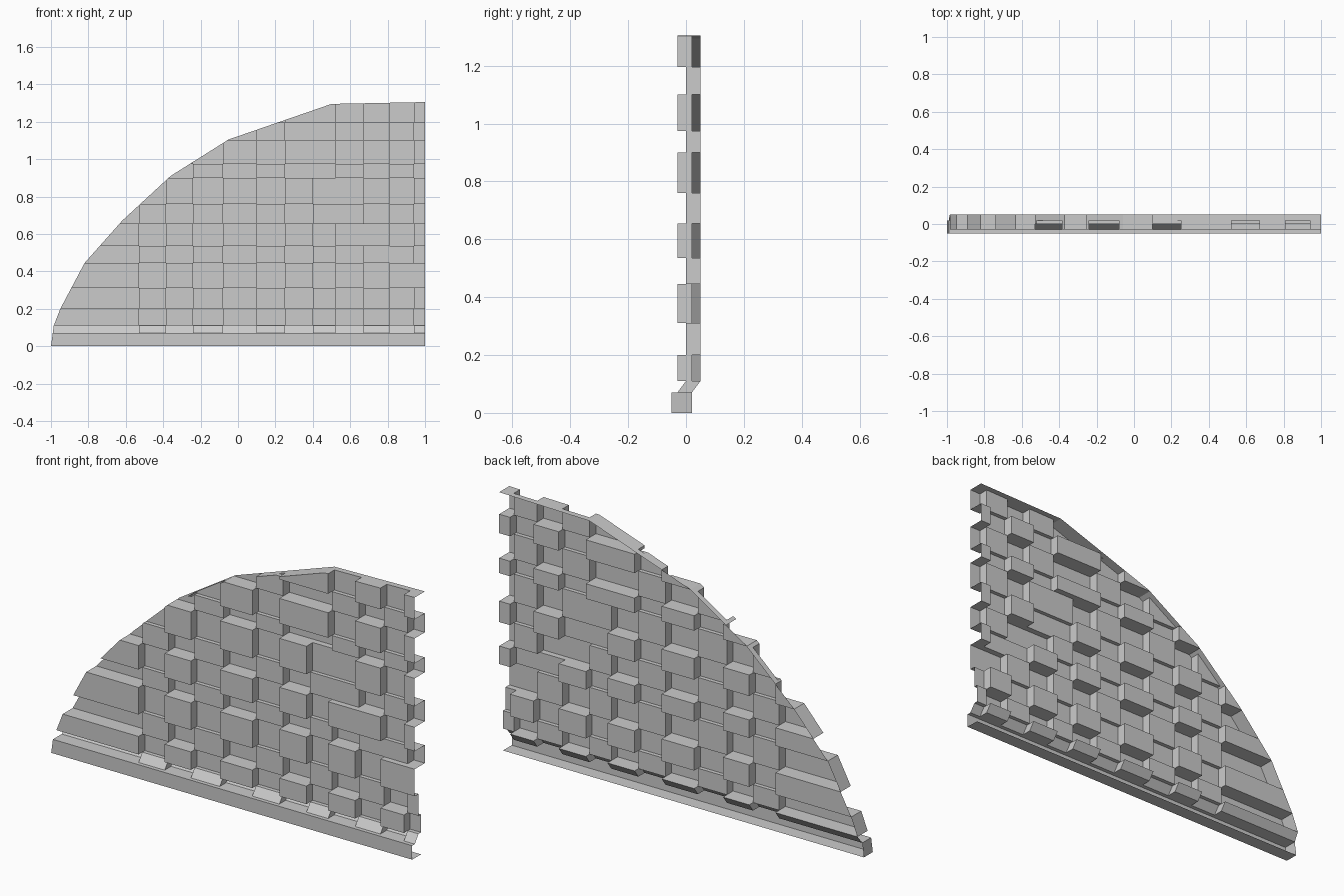
import bpy, bmesh
from mathutils import Vector

if "Cube" in bpy.data.objects:
    bpy.data.objects.remove(bpy.data.objects["Cube"])

# Grid of the block pattern (single open sheet, the right end and back stay open)
XS = [-1.02, -0.53, -0.385, -0.24, -0.08, 0.10, 0.25, 0.40, 0.52, 0.67, 0.81, 0.94, 1.0]
ZS = [0, 0.07, 0.11, 0.20, 0.31, 0.445, 0.535, 0.655, 0.76, 0.90, 0.975, 1.10, 1.195, 1.32]
# Curved outline, left foot to top right (convex)
OUTLINE = [(-1, -0.001), (-0.985, 0.11), (-0.95, 0.20), (-0.82, 0.445), (-0.62, 0.67),
           (-0.36, 0.91), (-0.05, 1.105), (0.5, 1.295), (1.001, 1.305)]
# Where the alternation shifts by one block, per row
SHIFT = {3: 0.94, 4: 0.81, 5: 0.67, 6: 0.52, 7: 0.52}


def depth(row, col):
    """y at the bottom and top of a cell; row -1 is the plinth."""
    if row < 0:
        return -0.05, -0.05
    front = (row + col) % 2 == 1
    limit = SHIFT.get(row, 0.40 if row > 7 else 9)
    if XS[col] > limit - 0.01:
        front = not front
    if row == 0:
        return (-0.03, 0.0) if front else (0.02, 0.05)
    if row % 2:
        y = -0.03 if front else 0.02
    else:
        y = 0.0 if front else 0.05
    return y, y


bm = bmesh.new()


def quad(*pts):
    bm.faces.new([bm.verts.new(p) for p in pts])


rows, cols = len(ZS) - 1, len(XS) - 1
for r in range(rows):
    z0, z1 = ZS[r], ZS[r + 1]
    for c in range(cols):
        x0, x1 = XS[c], XS[c + 1]
        a, b = depth(r - 1, c)
        # block face
        quad((x0, a, z0), (x1, a, z0), (x1, b, z1), (x0, b, z1))
        # side wall to the next block
        if c + 1 < cols:
            p, q = depth(r - 1, c + 1)
            if abs(p - a) > 1e-4:
                quad((x1, a, z0), (x1, p, z0), (x1, q, z1), (x1, b, z1))
        # ledge to the row above
        if r + 1 < rows:
            t = depth(r, c)[0]
            if abs(t - b) > 1e-4:
                quad((x0, b, z1), (x1, b, z1), (x1, t, z1), (x0, t, z1))
# underside of the plinth
for c in range(cols):
    quad((XS[c], -0.05, 0), (XS[c], 0.02, 0), (XS[c + 1], 0.02, 0), (XS[c + 1], -0.05, 0))
bmesh.ops.remove_doubles(bm, verts=bm.verts, dist=1e-5)

# Trim the sheet to the curved outline
for (xa, za), (xb, zb) in zip(OUTLINE, OUTLINE[1:]):
    bmesh.ops.bisect_plane(bm, geom=bm.verts[:] + bm.edges[:] + bm.faces[:], dist=1e-6,
                           plane_co=(xa, 0, za), plane_no=(za - zb, 0, xb - xa),
                           clear_outer=True)


def rim_y(z):
    return 0.02 + 0.03 * min(max((z - 0.07) / 0.04, 0), 1)


# Rim running back from the trimmed outline
for e in [e for e in bm.edges if e.is_boundary]:
    p, q = (v.co.copy() for v in e.verts)
    if (p.x > 0.999 and q.x > 0.999) or (p.z < 0.001 and q.z < 0.001):
        continue
    if Vector((p.x - q.x, p.z - q.z)).length < 1e-4:
        continue
    # the plinth and wall keep separate back lines
    yp, yq = rim_y(p.z), rim_y(q.z)
    if yp - p.y < 1e-4 and yq - q.y < 1e-4:
        continue
    quad(p, q, (q.x, yq, q.z), (p.x, yp, p.z))
bmesh.ops.remove_doubles(bm, verts=bm.verts, dist=1e-5)
bmesh.ops.dissolve_degenerate(bm, edges=bm.edges, dist=1e-6)
bmesh.ops.recalc_face_normals(bm, faces=bm.faces)

mesh = bpy.data.meshes.new("block_wall")
bm.to_mesh(mesh)
bm.free()
wall = bpy.data.objects.new("block_wall", mesh)
bpy.context.collection.objects.link(wall)
